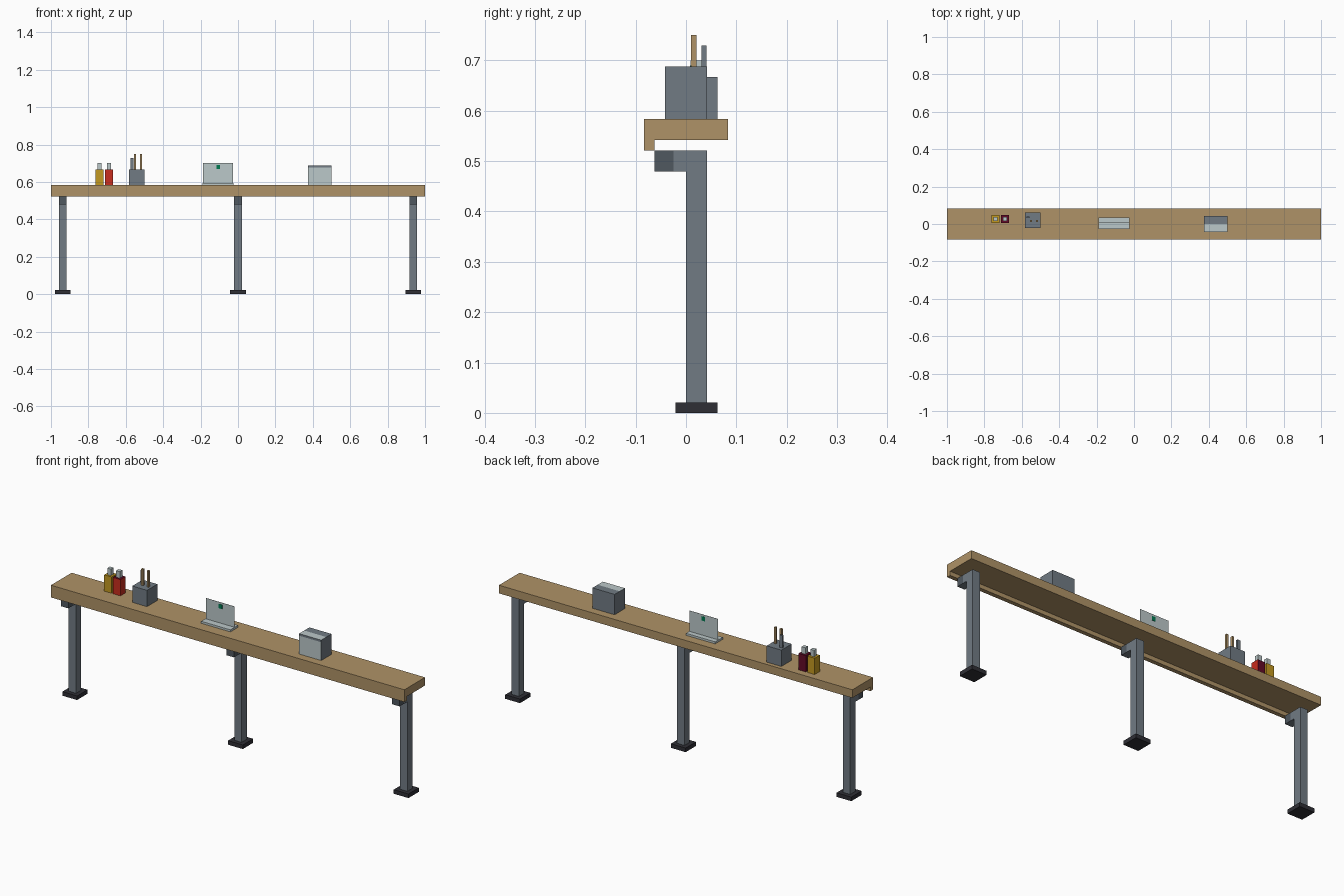
import bpy
import bmesh
from mathutils import Vector

cube = bpy.data.objects.get("Cube")
if cube:
    bpy.data.objects.remove(cube, do_unlink=True)


def material(name, r, g, b):
    m = bpy.data.materials.new(name)
    m.use_nodes = True
    m.diffuse_color = (r, g, b, 1)
    m.node_tree.nodes["Principled BSDF"].inputs["Base Color"].default_value = (r, g, b, 1)
    return m


wood = material("tan wood", 0.43, 0.29, 0.135)
steel = material("blue grey steel", 0.165, 0.198, 0.23)
dark = material("dark grey", 0.08, 0.098, 0.115)
black = material("near black", 0.028, 0.028, 0.036)
pale = material("pale grey", 0.50, 0.58, 0.585)
yellow = material("mustard yellow", 0.55, 0.32, 0.015)
red = material("bright red", 0.58, 0.026, 0.013)
maroon = material("maroon", 0.127, 0.003, 0.021)
green = material("green", 0.0, 0.19, 0.08)

U = 1 / 48      # base module
TOP = 28 * U    # counter surface height


def extrude(name, profile, x0, x1, mats, cuts=(), rule=None):
    """Extrude a (y, z) profile along x, slice it at cuts, colour faces by rule."""
    bm = bmesh.new()
    face = bm.faces.new([bm.verts.new((x0, y, z)) for y, z in profile])
    new = bmesh.ops.extrude_face_region(bm, geom=[face])["geom"]
    verts = [v for v in new if isinstance(v, bmesh.types.BMVert)]
    bmesh.ops.translate(bm, verts=verts, vec=(x1 - x0, 0, 0))
    for axis, value in cuts:
        no = Vector((axis == "x", axis == "y", axis == "z"))
        bmesh.ops.bisect_plane(bm, geom=bm.verts[:] + bm.edges[:] + bm.faces[:],
                               plane_co=no * value, plane_no=no)
    bmesh.ops.recalc_face_normals(bm, faces=bm.faces)
    if rule:
        for f in bm.faces:
            f.material_index = rule(f.calc_center_median(), f.normal)
    me = bpy.data.meshes.new(name)
    bm.to_mesh(me)
    bm.free()
    for m in mats:
        me.materials.append(m)
    ob = bpy.data.objects.new(name, me)
    bpy.context.collection.objects.link(ob)
    return ob


def box(name, x, y, z, mats, cuts=(), rule=None):
    profile = [(y[0], z[0]), (y[1], z[0]), (y[1], z[1]), (y[0], z[1])]
    return extrude(name, profile, x[0], x[1], mats, cuts, rule)


def around(c, width):
    return (c - width / 2, c + width / 2)


# Counter with a hanging front lip
extrude("counter_top", [(-4*U, 25*U), (-3*U, 25*U), (-3*U, 26*U), (4*U, 26*U),
                        (4*U, TOP), (-4*U, TOP)], -1, 1, [wood])

# Legs with a forward bracket (dark at its tip) and square feet
for side, cx in (("right", -45 * U), ("middle", 0), ("left", 45 * U)):
    extrude(side + "_leg", [(0, U), (2*U, U), (2*U, 25*U), (-3*U, 25*U),
                            (-3*U, 23*U), (0, 23*U)], cx - U, cx + U, [steel, dark],
            [("y", -0.025)], lambda c, n: int(c.y < -0.025 and n.z > -0.5))
    box(side + "_foot", around(cx, 4 * U), (-U, 3*U), (0, U), [black])

# Two bottles with pale caps
for name, cx, front, back in (("yellow", -0.74, yellow, yellow), ("red", -0.69, red, maroon)):
    box(name + "_bottle", around(cx, 2*U), around(0.026, 2*U), (TOP, 32*U), [front, back],
        rule=lambda c, n: int(n.z > 0.5 or n.y > 0.5 or n.x < -0.5))
    box(name + "_bottle_cap", around(cx, U), around(0.026, U), (32*U, 33.6*U), [pale])

# Utensil holder and its utensils
box("utensil_holder", around(-0.542, 4*U), (-U, 3*U), (TOP, 32*U), [steel])
box("metal_utensil", (-0.574, -0.558), (0.031, 0.041), (32*U, 35*U), [steel])
for i, cx in enumerate((-0.55, -0.518)):
    box(f"wooden_utensil_{i + 1}", around(cx, 0.0104), around(0.0155, 0.0104),
        (32*U, 36*U), [wood])

# Open tablet stand: base, thin upright screen, small green mark through it
box("screen_base", (-0.19, -0.025), (-0.026, 0.036), (TOP, TOP + U / 2), [pale])
box("screen_panel", (-0.188, -0.026), around(0.009, 0.001), (TOP + U / 2, 33.6*U), [pale])
box("screen_mark", around(-0.105, 0.02), around(0.009, 0.003), (0.668, 0.69), [green])


# Counter box: pale front and front half of the top, grey elsewhere
def counter_box_rule(c, n):
    if n.y < -0.5:
        return 1 if c.z < 32.5 * U else 0
    return 1 if n.z > 0.5 and c.y < 0 else 0


box("counter_box", (0.375, 0.5), (-2*U, 2*U), (TOP, 33*U), [steel, pale],
    [("y", 0), ("z", 32.5 * U)], counter_box_rule)
